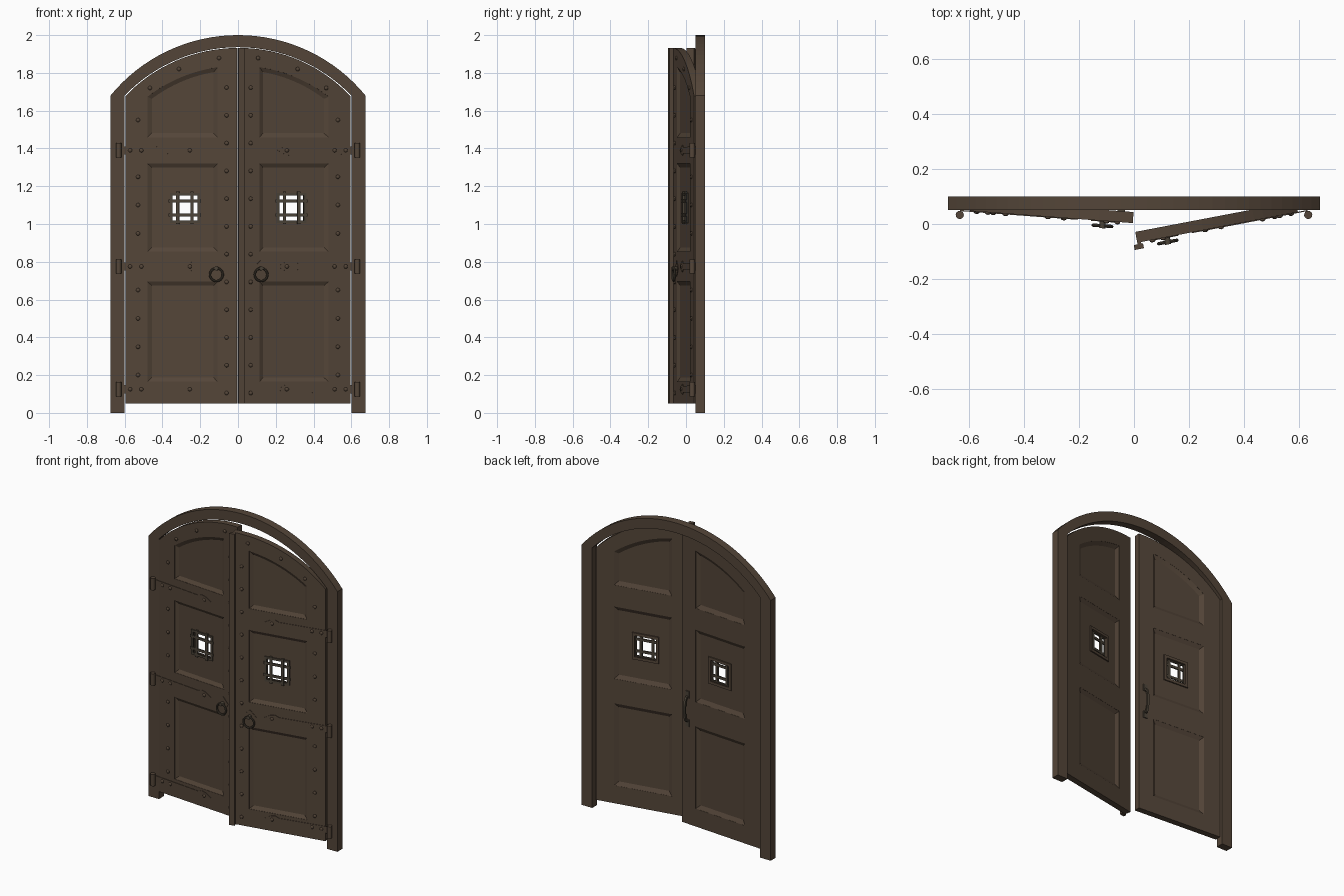
import bpy, bmesh, math
from mathutils import Matrix, Vector

if "Cube" in bpy.data.objects:
    bpy.data.objects.remove(bpy.data.objects["Cube"])

def material(name, rgb):
    m = bpy.data.materials.new(name)
    m.diffuse_color = (*rgb, 1)
    m.use_nodes = True
    m.node_tree.nodes["Principled BSDF"].inputs["Base Color"].default_value = m.diffuse_color
    return m

WOOD = material("dark_wood", (0.088, 0.060, 0.040))
IRON = material("dark_iron", (0.070, 0.056, 0.039))

PIVOT = (0.632, 0.033)            # hinge pin position
FRONT, BACK = 0.05, 0.09          # closed leaf front and back planes
SWING = {1: math.radians(10.8), -1: math.radians(4.25)}

def leaf_matrix(s):
    """Mirror a right-hand leaf part to side s and swing it on its hinge."""
    p = Vector((s * PIVOT[0], PIVOT[1], 0))
    return (Matrix.Translation(p) @ Matrix.Rotation(s * SWING[s], 4, 'Z')
            @ Matrix.Translation(-p) @ Matrix.Diagonal((s, 1, 1, 1)))

def finish(bm, name, mat, s=0, smooth=False):
    if s:
        bm.transform(leaf_matrix(s))
        name += "_right" if s > 0 else "_left"
    bmesh.ops.recalc_face_normals(bm, faces=bm.faces)
    for f in bm.faces:
        f.smooth = smooth
    me = bpy.data.meshes.new(name)
    bm.to_mesh(me)
    bm.free()
    me.materials.append(mat)
    ob = bpy.data.objects.new(name, me)
    bpy.context.collection.objects.link(ob)
    if smooth:
        me.set_sharp_from_angle(angle=math.radians(40))
    return ob

def plate(bm, outlines, y0, y1):
    """Extrude an x-z outline (further outlines are holes) from y0 to y1."""
    edges = []
    for pts in outlines:
        vs = [bm.verts.new((x, y0, z)) for x, z in pts]
        edges += [bm.edges.new((vs[i], vs[i - 1])) for i in range(len(vs))]
    if len(outlines) == 1:
        faces = [bm.faces.new(vs)]
    else:
        r = bmesh.ops.triangle_fill(bm, use_beauty=True, edges=edges, normal=(0, -1, 0))
        faces = [g for g in r['geom'] if isinstance(g, bmesh.types.BMFace)]
    r = bmesh.ops.extrude_face_region(bm, geom=faces, use_keep_orig=True)
    new = [g for g in r['geom'] if isinstance(g, bmesh.types.BMVert)]
    bmesh.ops.translate(bm, verts=new, vec=(0, y1 - y0, 0))

def rect(x0, x1, z0, z1):
    return [(x0, z0), (x1, z0), (x1, z1), (x0, z1)]

def arc(c, r, x0, x1, n=16):
    """Points of a circle centred on (0, c) between two x positions."""
    a0, a1 = math.asin(x0 / r), math.asin(x1 / r)
    return [(r * math.sin(a), c + r * math.cos(a))
            for a in (a0 + (a1 - a0) * i / n for i in range(n + 1))]

def inset(pts, d):
    """Offset a counter-clockwise convex outline inwards."""
    out = []
    for i, p in enumerate(pts):
        p = Vector(p)
        e0 = (p - Vector(pts[i - 1])).normalized()
        e1 = (Vector(pts[(i + 1) % len(pts)]) - p).normalized()
        n0, n1 = Vector((-e0.y, e0.x)), Vector((-e1.y, e1.x))
        q = p + (n0 + n1) * d / (1 + n0.dot(n1))
        out.append((q.x, q.y))
    return out

def moulding(bm, pts, w, y0, y1):
    """Sloping border from the opening edge down to the panel."""
    a = [bm.verts.new((x, y0, z)) for x, z in pts]
    b = [bm.verts.new((x, y1, z)) for x, z in inset(pts, w)]
    for i in range(len(a)):
        bm.faces.new((a[i - 1], a[i], b[i], b[i - 1]))

def box(bm, x0, x1, y0, y1, z0, z1):
    plate(bm, [rect(x0, x1, z0, z1)], y0, y1)

def rod(bm, r, depth, matrix, n=12):
    bmesh.ops.create_cone(bm, cap_ends=True, segments=n, radius1=r, radius2=r,
                          depth=depth, matrix=matrix)

# Arched frame
bm = bmesh.new()
plate(bm, [[(-0.675, 0)] + arc(1.128, 0.872, -0.675, 0.675, 32) + [(0.675, 0), (0.6, 0)]
           + arc(1.105, 0.831, 0.6, -0.6, 32) + [(-0.6, 0)]], 0.05, 0.10)
finish(bm, "arched_frame", WOOD)

# Outlines of one leaf, drawn as the right-hand one
LEAF = [(0.004, 0.05), (0.597, 0.05)] + arc(1.105, 0.827, 0.597, 0.004)
PANELS = [rect(0.108, 0.48, 0.165, 0.695),
          rect(0.108, 0.48, 0.854, 1.32),
          [(0.108, 1.459), (0.48, 1.459)] + arc(1.05, 0.787, 0.48, 0.108)]
WX, WZ = 0.282, 1.085
WINDOW = rect(WX - 0.072, WX + 0.072, WZ - 0.072, WZ + 0.072)
STRAPS = (0.125, 0.775, 1.39)
STUDS = [(0.53, 0.2 + 0.15 * i) for i in range(10) if i not in (4, 8)]
STUDS += [(0.06, 0.105 + 0.147 * i) for i in range(12)]
STUDS += [(0.467, 1.72), (0.313, 1.82), (0.1, 1.878)]
STUDS += [(x, z) for x in (0.572, 0.512, 0.255) for z in STRAPS]

for s in (1, -1):
    # Stiles and rails
    bm = bmesh.new()
    plate(bm, [LEAF] + PANELS, FRONT, BACK)
    finish(bm, "door_leaf", WOOD, s)

    # Recessed panels, the middle one with a window hole
    bm = bmesh.new()
    for i, p in enumerate(PANELS):
        plate(bm, [p, WINDOW] if i == 1 else [p], FRONT + 0.014, BACK - 0.014)
    finish(bm, "door_panels", WOOD, s)

    # Mouldings on both sides
    bm = bmesh.new()
    for p in PANELS:
        moulding(bm, p, 0.022, FRONT + 0.002, FRONT + 0.0141)
    finish(bm, "front_mouldings", WOOD, s)
    bm = bmesh.new()
    for p in PANELS:
        moulding(bm, p, 0.025, BACK - 0.001, BACK - 0.0141)
    finish(bm, "back_mouldings", WOOD, s)

    # Window rim on the back, and barred grille on the front
    bm = bmesh.new()
    plate(bm, [inset(WINDOW, -0.014), inset(WINDOW, 0.004)], BACK - 0.014, BACK - 0.006)
    finish(bm, "window_rim", WOOD, s)
    bm = bmesh.new()
    plate(bm, [inset(WINDOW, -0.008), inset(WINDOW, 0.006)], FRONT + 0.007, FRONT + 0.0145)
    for d in (-0.038, 0.038):
        box(bm, WX + d - 0.008, WX + d + 0.008, FRONT + 0.003, FRONT + 0.015, WZ - 0.086, WZ + 0.086)
        box(bm, WX - 0.086, WX + 0.086, FRONT + 0.005, FRONT + 0.013, WZ + d - 0.008, WZ + d + 0.008)
    finish(bm, "window_grille", IRON, s)

    # Strap hinges with barrels
    bm = bmesh.new()
    for z in STRAPS:
        half = [(0.632, 0.022), (0.3, 0.017), (0.275, 0.028), (0.245, 0.022), (0.205, 0.0)]
        plate(bm, [[(x, z + h) for x, h in half] + [(x, z - h) for x, h in half[-2::-1]]],
              FRONT - 0.003, FRONT + 0.001)
    finish(bm, "strap_hinges", WOOD, s)
    bm = bmesh.new()
    for z in STRAPS:
        rod(bm, 0.015, 0.076, Matrix.Translation((*PIVOT, z)))
    finish(bm, "hinge_barrels", WOOD, s, True)

    # Domed studs
    bm = bmesh.new()
    for x, z in STUDS:
        bmesh.ops.create_uvsphere(bm, u_segments=10, v_segments=6, radius=0.011,
            matrix=Matrix.Translation((x, FRONT - 0.002, z)) @ Matrix.Diagonal((1, 0.65, 1, 1)))
    finish(bm, "studs", WOOD, s, True)

    # Diamond plate, boss and ring pull
    bm = bmesh.new()
    hx, hz = 0.113, 0.765
    plate(bm, [[(hx, hz - 0.042), (hx + 0.042, hz), (hx, hz + 0.042), (hx - 0.042, hz)]],
          FRONT - 0.003, FRONT + 0.001)
    finish(bm, "pull_plate", WOOD, s)
    bm = bmesh.new()
    rod(bm, 0.011, 0.028, Matrix.Translation((hx, FRONT - 0.013, hz)) @ Matrix.Rotation(math.pi / 2, 4, 'X'))
    N, K = 24, 8
    ring = [[bm.verts.new((hx + (0.034 + 0.006 * math.cos(b)) * math.cos(a),
                           FRONT - 0.018 + 0.006 * math.sin(b),
                           0.732 + (0.034 + 0.006 * math.cos(b)) * math.sin(a)))
             for b in (math.tau * j / K for j in range(K))]
            for a in (math.tau * i / N for i in range(N))]
    for i in range(N):
        for j in range(K):
            bm.faces.new((ring[i - 1][j - 1], ring[i][j - 1], ring[i][j], ring[i - 1][j]))
    finish(bm, "ring_pull", IRON, s, True)

# Cover strip over the meeting edge, on the right leaf
bm = bmesh.new()
box(bm, -0.010, 0.024, FRONT - 0.024, FRONT - 0.006, 0.05, 1.932)
box(bm, 0.004, 0.018, FRONT - 0.007, FRONT + 0.001, 0.05, 1.932)
finish(bm, "cover_strip", WOOD, 1)

# Curved grab handle on the back of the left leaf
bm = bmesh.new()
def bow(depth, half, n=10):
    return [(BACK + depth * math.sin(math.pi * i / n) ** 0.6, 0.795 - half * math.cos(math.pi * i / n))
            for i in range(n + 1)]
plate(bm, [bow(0.036, 0.085) + bow(0.025, 0.072)[::-1]], 0.042, 0.056)
for z in (0.703, 0.887):
    plate(bm, [rect(BACK - 0.001, BACK + 0.006, z - 0.022, z + 0.022)], 0.036, 0.062)
for v in bm.verts:
    v.co.x, v.co.y = v.co.y, v.co.x
finish(bm, "back_handle", IRON, -1)
